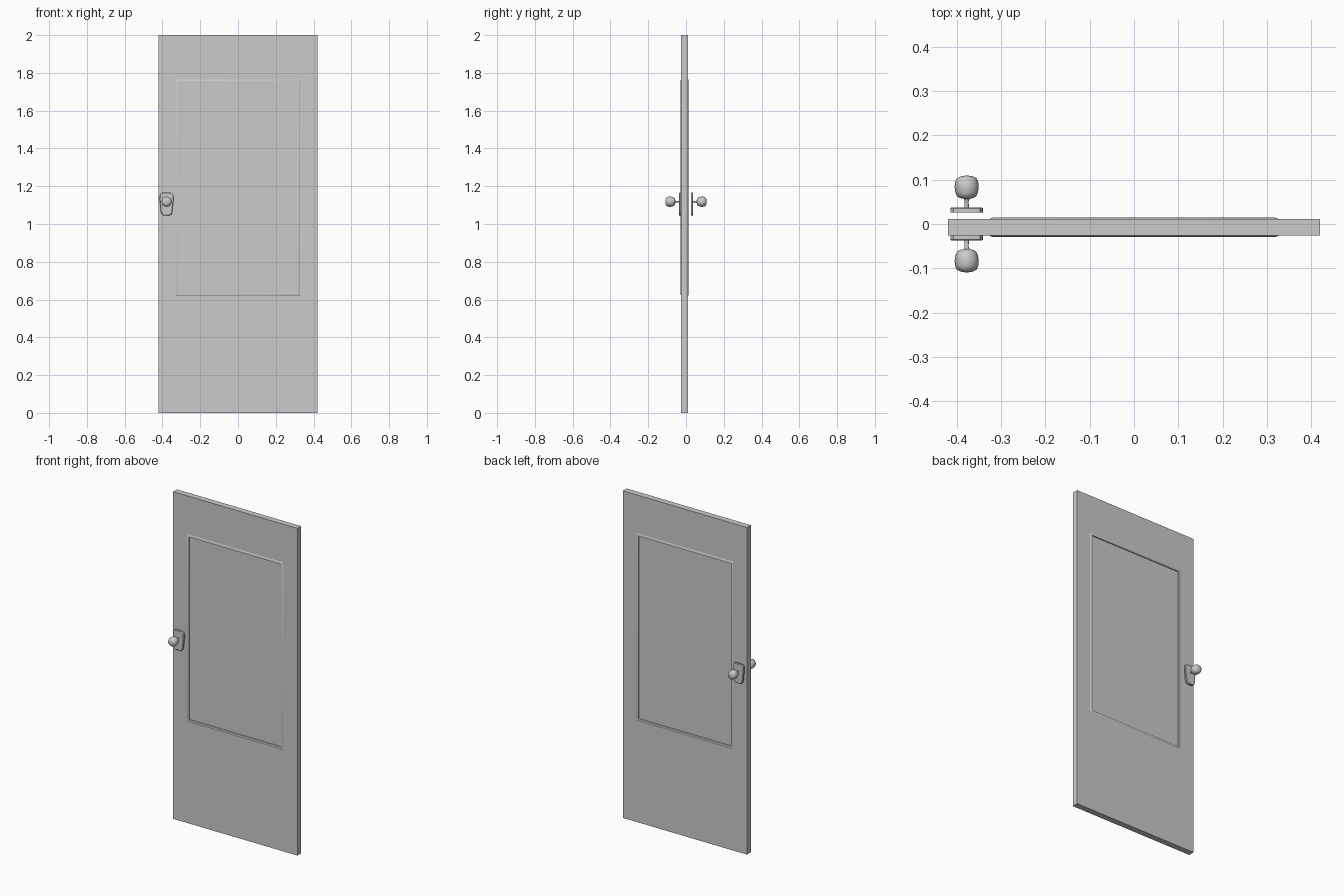
import bpy, bmesh, math

if "Cube" in bpy.data.objects:
    bpy.data.objects.remove(bpy.data.objects["Cube"])

YC = -0.0075            # middle of the door thickness
HALF = 0.0185           # half thickness of the slab
PANEL = (0.312, 0.635, 1.751)   # half width, bottom, top of the inset panel
KNOB_X, KNOB_Z = -0.378, 1.118


def finish(name, bm, smooth=None):
    bmesh.ops.recalc_face_normals(bm, faces=bm.faces)
    mesh = bpy.data.meshes.new(name)
    bm.to_mesh(mesh)
    bm.free()
    ob = bpy.data.objects.new(name, mesh)
    bpy.context.collection.objects.link(ob)
    if smooth:
        bpy.ops.object.select_all(action='DESELECT')
        bpy.context.view_layer.objects.active = ob
        ob.select_set(True)
        bpy.ops.object.shade_smooth_by_angle(angle=math.radians(smooth))
    return ob


def skin(name, rings, closed=False, smooth=None):
    """Bridge rings of points; cap the ends or join last ring to first."""
    bm = bmesh.new()
    loops = [[bm.verts.new(p) for p in r] for r in rings]
    n = len(rings[0])
    pairs = list(zip(loops, loops[1:]))
    if closed:
        pairs.append((loops[-1], loops[0]))
    else:
        bm.faces.new(loops[0])
        bm.faces.new(loops[-1])
    for a, b in pairs:
        for i in range(n):
            j = (i + 1) % n
            bm.faces.new((a[i], a[j], b[j], b[i]))
    return finish(name, bm, smooth)


def rect(hw, z0, z1, y):
    return [(-hw, y, z0), (hw, y, z0), (hw, y, z1), (-hw, y, z1)]


def panel_rect(grow, y):
    hw, z0, z1 = PANEL
    return rect(hw + grow, z0 - grow, z1 + grow, y)


# Door slab with a shallow recessed panel on both faces
face, sunk = HALF, HALF - 0.004
skin("door_slab", [
    panel_rect(0, YC - sunk), panel_rect(0, YC - face), rect(0.42, 0, 2, YC - face),
    rect(0.42, 0, 2, YC + face), panel_rect(0, YC + face), panel_rect(0, YC + sunk)])

# Moulding around the panel, one per face
for side, s in (("front", -1), ("back", 1)):
    profile = [(0, sunk), (0, 0.0205), (0.002, 0.0217), (0.007, 0.0217),
               (0.011, 0.0207), (0.014, 0.0192), (0.016, 0.018)]
    skin(f"panel_moulding_{side}", [panel_rect(g, YC + s * y) for g, y in profile],
         closed=True, smooth=35)


def plate_outline(y, shrink):
    """Back plate outline: wide at the top, drawn in towards the bottom."""
    half = [(0.020, 0.048), (0.030, 0.045), (0.036, 0.036), (0.037, 0.010),
            (0.033, -0.020), (0.031, -0.050), (0.026, -0.066), (0.015, -0.073)]
    pts = half + [(-x, z) for x, z in reversed(half)]
    mid = -0.0125
    kx, kz = 1 - shrink / 0.037, 1 - shrink / 0.06
    return [(KNOB_X + x * kx, y, KNOB_Z + mid + (z - mid) * kz) for x, z in pts]


def circle(r, y, n=16):
    return [(KNOB_X + r * math.cos(2 * math.pi * i / n), y,
             KNOB_Z + r * math.sin(2 * math.pi * i / n)) for i in range(n)]


# Back plates and knobs, mirrored across the door
for side, s in (("front", -1), ("back", 1)):
    skin(f"back_plate_{side}", [plate_outline(s * 0.026, 0), plate_outline(s * 0.035, 0),
                                plate_outline(s * 0.0375, 0.003)], smooth=30)
    knob = [(0.005, 0.036), (0.0045, 0.052), (0.007, 0.057), (0.015, 0.0585),
            (0.022, 0.063), (0.0255, 0.071), (0.0272, 0.083), (0.0262, 0.094),
            (0.0225, 0.103), (0.014, 0.1075), (0.005, 0.109)]
    skin(f"knob_{side}", [circle(r, s * y) for r, y in knob], smooth=50)
